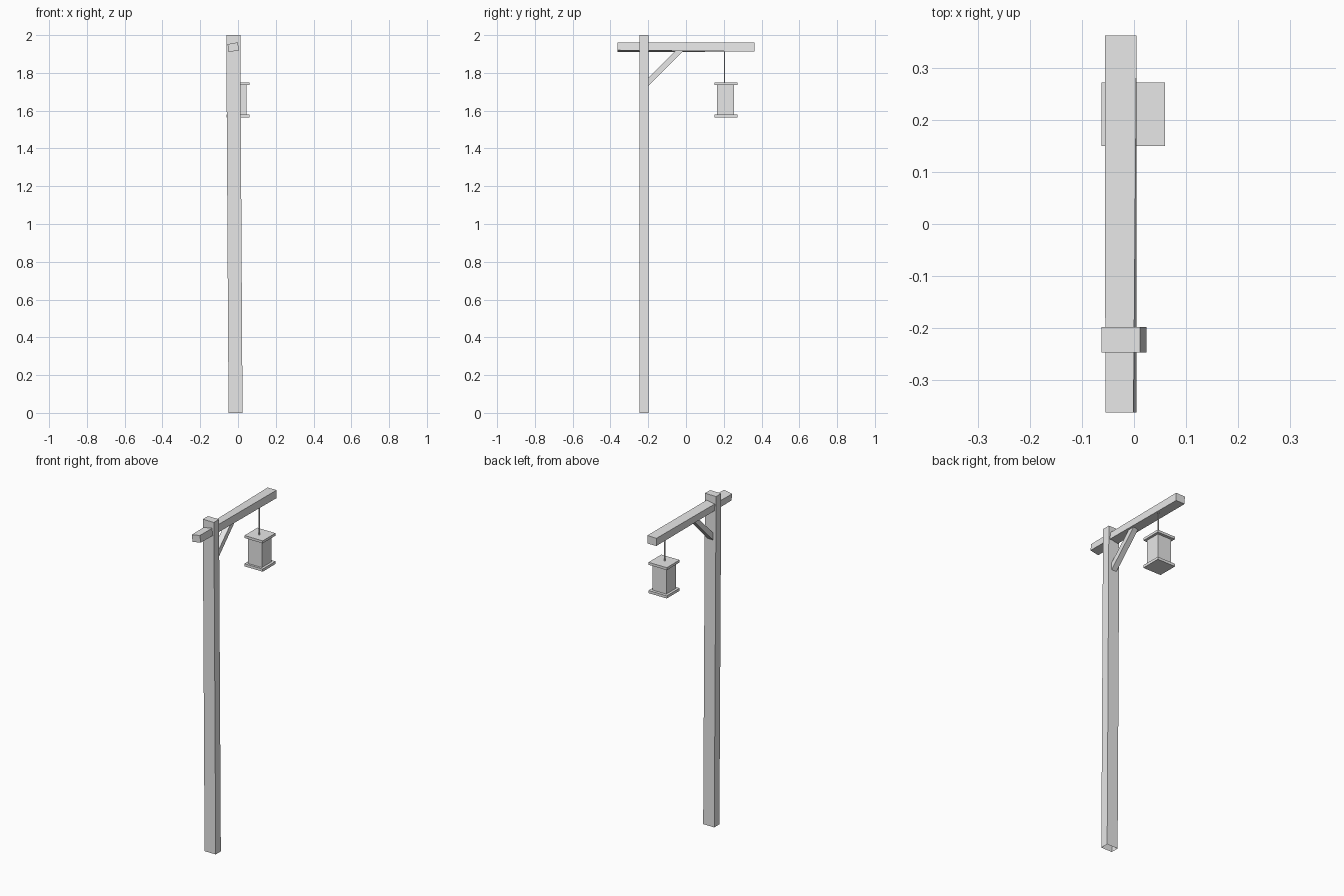
import bpy
import bmesh

cube = bpy.data.objects.get("Cube")
if cube:
    bpy.data.objects.remove(cube, do_unlink=True)

grey = bpy.data.materials.new("plain_grey")
grey.use_nodes = True
colour = (0.8, 0.8, 0.8, 1)
grey.diffuse_color = colour
grey.node_tree.nodes["Principled BSDF"].inputs["Base Color"].default_value = colour


def beam(name, start, end, open_start=False):
    """Join two four-cornered end sections into a flat-sided beam."""
    bm = bmesh.new()
    a = [bm.verts.new(p) for p in start]
    b = [bm.verts.new(p) for p in end]
    first = bm.faces.new(a)
    bm.faces.new(b)
    for i in range(4):
        j = (i + 1) % 4
        bm.faces.new((a[i], a[j], b[j], b[i]))
    bmesh.ops.recalc_face_normals(bm, faces=bm.faces)
    if open_start:
        bmesh.ops.delete(bm, geom=[first], context="FACES_ONLY")
    mesh = bpy.data.meshes.new(name)
    bm.to_mesh(mesh)
    bm.free()
    mesh.materials.append(grey)
    obj = bpy.data.objects.new(name, mesh)
    bpy.context.collection.objects.link(obj)
    return obj


def level(x0, x1, y0, y1, z):
    """Horizontal rectangle."""
    return [(x0, y0, z), (x1, y0, z), (x1, y1, z), (x0, y1, z)]


def box(name, x, y, half, z0, z1):
    """Square upright box around a centre line."""
    ends = [level(x - half, x + half, y - half, y + half, z) for z in (z0, z1)]
    return beam(name, *ends)


# Slightly leaning post, hollow at the foot
beam("post", level(-0.05, 0.024, -0.247, -0.198, 0),
     level(-0.062, 0.012, -0.247, -0.198, 2), open_start=True)

# Cross arm, rolled at the front and level at the back
front = [(-0.055, 1.952), (-0.001, 1.962), (0.005, 1.92), (-0.05, 1.91)]
back = [(-0.056, 1.96), (0.005, 1.961), (0.005, 1.913), (-0.055, 1.913)]
beam("cross_arm", [(x, -0.362, z) for x, z in front],
     [(x, 0.362, z) for x, z in back])

# Diagonal brace, its ends sunk into the post and arm
side = [(-0.21, 1.72), (-0.008, 1.922), (-0.05, 1.922), (-0.21, 1.764)]
beam("brace", [(-0.042, y, z) for y, z in side],
     [(-0.008, y, z) for y, z in side])

# Hanging lantern
box("lantern_cord", -0.001, 0.204, 0.003, 1.745, 1.92)
box("lantern_roof", -0.001, 0.211, 0.061, 1.735, 1.75)
box("lantern_body", -0.001, 0.209, 0.046, 1.575, 1.74)
box("lantern_base", -0.001, 0.211, 0.061, 1.564, 1.58)
